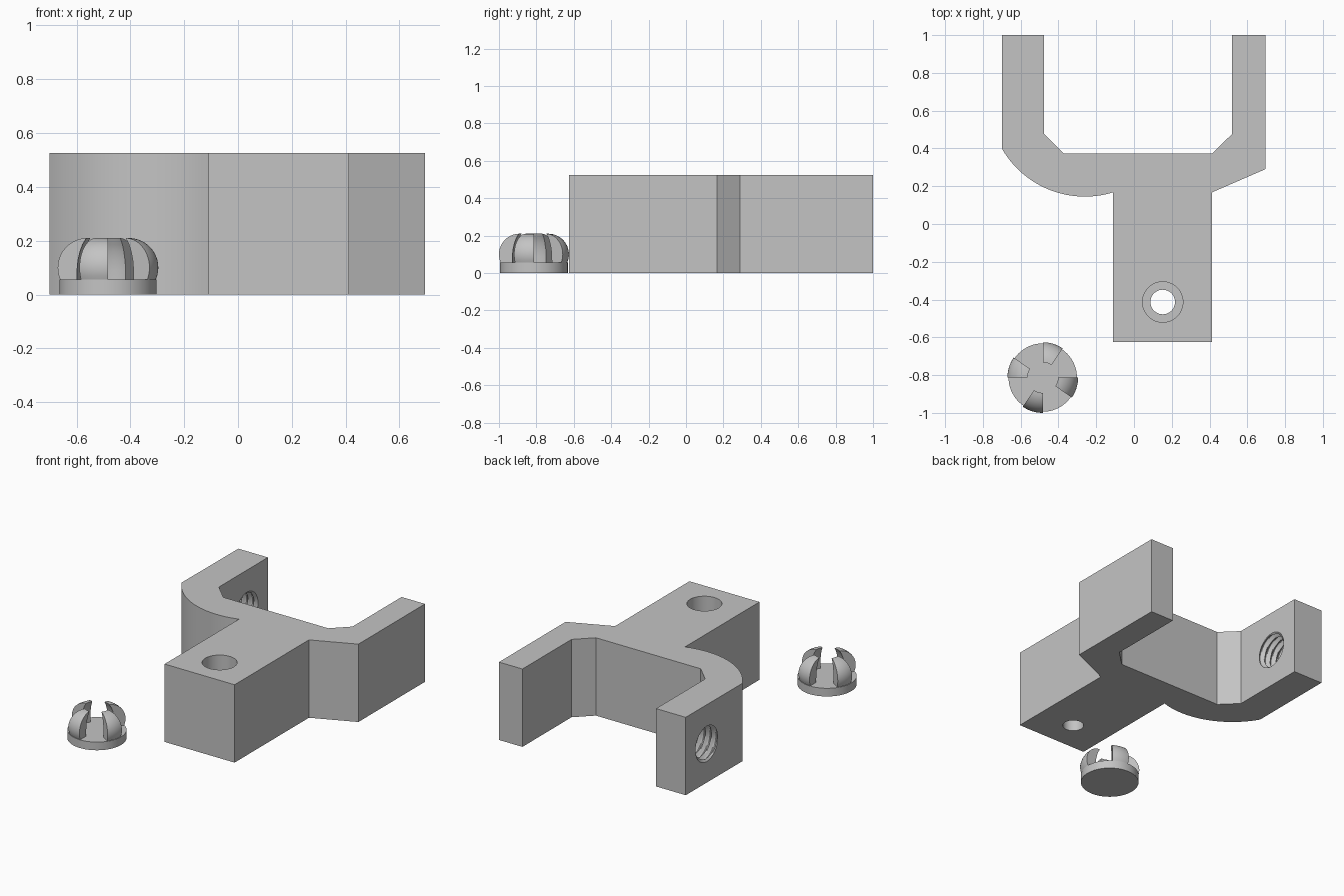
import bpy
import bmesh
from math import sin, cos, pi, tau, radians

default = bpy.data.objects.get("Cube")
if default:
    bpy.data.objects.remove(default, do_unlink=True)

grey = bpy.data.materials.new("plain grey")
grey.use_nodes = True
GREY = (0.55, 0.55, 0.55, 1)
grey.diffuse_color = GREY
grey.node_tree.nodes["Principled BSDF"].inputs["Base Color"].default_value = GREY


def make(name, bm, location=(0, 0, 0)):
    bmesh.ops.recalc_face_normals(bm, faces=bm.faces)
    mesh = bpy.data.meshes.new(name)
    bm.to_mesh(mesh)
    bm.free()
    mesh.materials.append(grey)
    ob = bpy.data.objects.new(name, mesh)
    ob.location = location
    bpy.context.collection.objects.link(ob)
    return ob


def activate(ob):
    bpy.ops.object.select_all(action='DESELECT')
    ob.select_set(True)
    bpy.context.view_layer.objects.active = ob


def smooth(ob):
    activate(ob)
    bpy.ops.object.shade_smooth_by_angle(angle=radians(30))


def lathe_tube(rings, closed_ends=True):
    """Skin a stack of equal-length point rings and cap both ends."""
    bm = bmesh.new()
    rows = [[bm.verts.new(p) for p in ring] for ring in rings]
    n = len(rows[0])
    for a, b in zip(rows, rows[1:]):
        for i in range(n):
            j = (i + 1) % n
            bm.faces.new((a[i], a[j], b[j], b[i]))
    bm.faces.new(rows[0])
    bm.faces.new(rows[-1])
    return bm


def circle(r, z, n=64):
    return [(r * cos(tau * i / n), r * sin(tau * i / n), z) for i in range(n)]


def cut(ob, cutter):
    mod = ob.modifiers.new("cut", 'BOOLEAN')
    mod.operation = 'DIFFERENCE'
    mod.solver = 'EXACT'
    mod.object = cutter
    activate(ob)
    bpy.ops.object.modifier_apply(modifier=mod.name)
    bpy.data.objects.remove(cutter, do_unlink=True)


# Forked bracket: outline with a rounded left shoulder, extruded upwards
HEIGHT = 0.525
outline = [(-0.11, -0.625), (0.412, -0.625), (0.412, 0.167), (0.695, 0.29),
           (0.695, 1), (0.52, 1), (0.52, 0.477), (0.412, 0.372),
           (-0.37, 0.372), (-0.477, 0.477), (-0.477, 1), (-0.698, 1)]
start, end, steps = radians(209.8), radians(287.2), 24
for i in range(steps + 1):
    a = start + (end - start) * i / steps
    outline.append((-0.26 + 0.507 * cos(a), 0.652 + 0.507 * sin(a)))
bm = bmesh.new()
base = bm.faces.new([bm.verts.new((x, y, 0)) for x, y in outline])
top = bmesh.ops.extrude_face_region(bm, geom=[base])["geom"]
bmesh.ops.translate(bm, vec=(0, 0, HEIGHT),
                    verts=[v for v in top if isinstance(v, bmesh.types.BMVert)])
bracket = make("forked_bracket", bm)

# Counterbored bolt hole through the stem
bore = [(0.065, -0.1), (0.065, 0.13), (0.107, 0.13), (0.107, 0.7)]
cut(bracket, make("bolt_hole_cutter", lathe_tube([circle(r, z) for r, z in bore]),
                  (0.152, -0.413, 0)))

# Threaded hole through the thick arm: the radius follows a helix
PITCH, SEGS = 0.045, 48
rings = []
for k in range(57):
    x = -0.75 + k * PITCH / 8
    ring = []
    for i in range(SEGS):
        phase = (x / PITCH - i / SEGS) % 1
        r = 0.105 + 0.023 * min(1, 2.4 * (0.5 - abs(phase - 0.5)))
        a = tau * i / SEGS
        ring.append((x, r * cos(a), r * sin(a)))
    rings.append(ring)
cut(bracket, make("thread_cutter", lathe_tube(rings), (0, 0.768, HEIGHT / 2)))
smooth(bracket)

# Cap: a flat disc carrying four curved prongs
CAP = (-0.483, -0.813, 0)
smooth(make("cap_disc", lathe_tube([circle(0.181, 0), circle(0.181, 0.055)]), CAP))

# Prong section: rounded outside, slimmer curve inside, swept part of a turn
section = []
for i in range(15):
    a = radians(-24 + 112 * i / 14)
    section.append((0.077 + 0.11 * cos(a), 0.1 + 0.11 * sin(a)))
section += [(0.082, 0.207), (0.094, 0.187), (0.104, 0.16),
            (0.112, 0.125), (0.115, 0.09), (0.116, 0.054)]
for n, side in enumerate(("left", "back", "right", "front")):
    rings = []
    for k in range(11):
        a = n * pi / 2 - radians(34.5) * k / 10
        rings.append([(r * cos(a), r * sin(a), z) for r, z in section])
    smooth(make("cap_prong_" + side, lathe_tube(rings), CAP))
